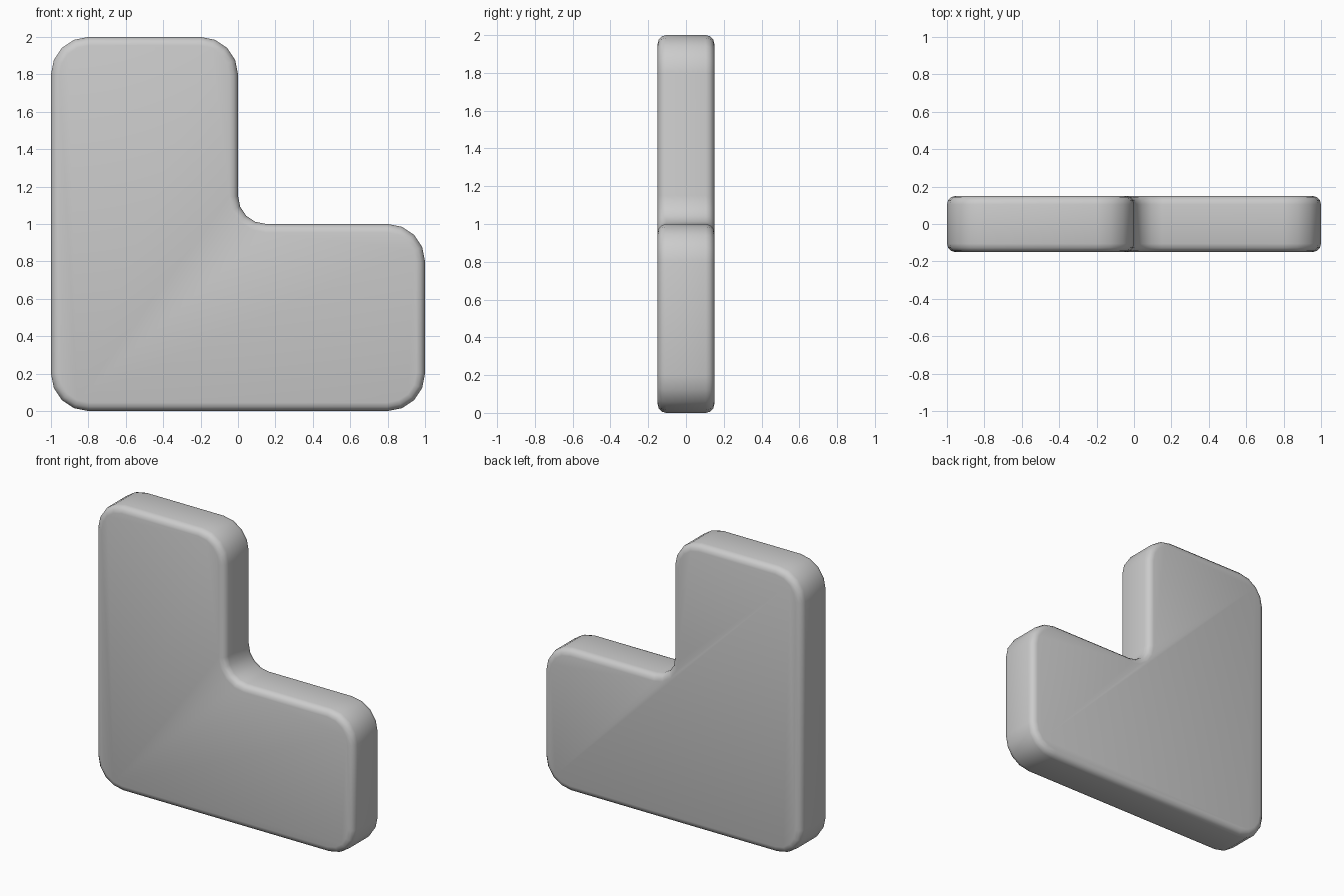
import bpy
import bmesh
from math import cos, sin, pi

if "Cube" in bpy.data.objects:
    bpy.data.objects.remove(bpy.data.objects["Cube"])

HALF_DEPTH = 0.15
STEPS = 4


def arc(cx, cz, radius, start, end):
    """Points of a corner arc, angles in quarter turns."""
    for i in range(STEPS + 1):
        a = (start + (end - start) * i / STEPS) * pi / 2
        yield cx + radius * cos(a), cz + radius * sin(a)


# L-shaped outline: five rounded outer corners and one inner fillet
corners = [
    (-0.8, 0.2, 0.2, 2, 3),
    (0.8, 0.2, 0.2, 3, 4),
    (0.8, 0.8, 0.2, 0, 1),
    (0.15, 1.15, 0.15, 3, 2),
    (-0.2, 1.8, 0.2, 0, 1),
    (-0.8, 1.8, 0.2, 1, 2),
]
outline = [p for c in corners for p in arc(*c)]

# Extrude the outline through the thickness
bm = bmesh.new()
front = bm.faces.new([bm.verts.new((x, -HALF_DEPTH, z)) for x, z in outline])
ext = bmesh.ops.extrude_face_region(bm, geom=[front], use_keep_orig=True)
bmesh.ops.translate(bm, vec=(0, 2 * HALF_DEPTH, 0),
                    verts=[v for v in ext["geom"] if isinstance(v, bmesh.types.BMVert)])
bmesh.ops.recalc_face_normals(bm, faces=bm.faces)
mesh = bpy.data.meshes.new("l_block")
bm.to_mesh(mesh)
bm.free()

block = bpy.data.objects.new("l_block", mesh)
bpy.context.collection.objects.link(block)
bpy.context.view_layer.objects.active = block
block.select_set(True)

# Soft rim around the front and back faces
bevel = block.modifiers.new("rim", "BEVEL")
bevel.width = 0.045
bevel.segments = 3
bevel.limit_method = "ANGLE"
bevel.angle_limit = pi / 4
bpy.ops.object.modifier_apply(modifier="rim")
bpy.ops.object.shade_smooth_by_angle(angle=pi / 4)
